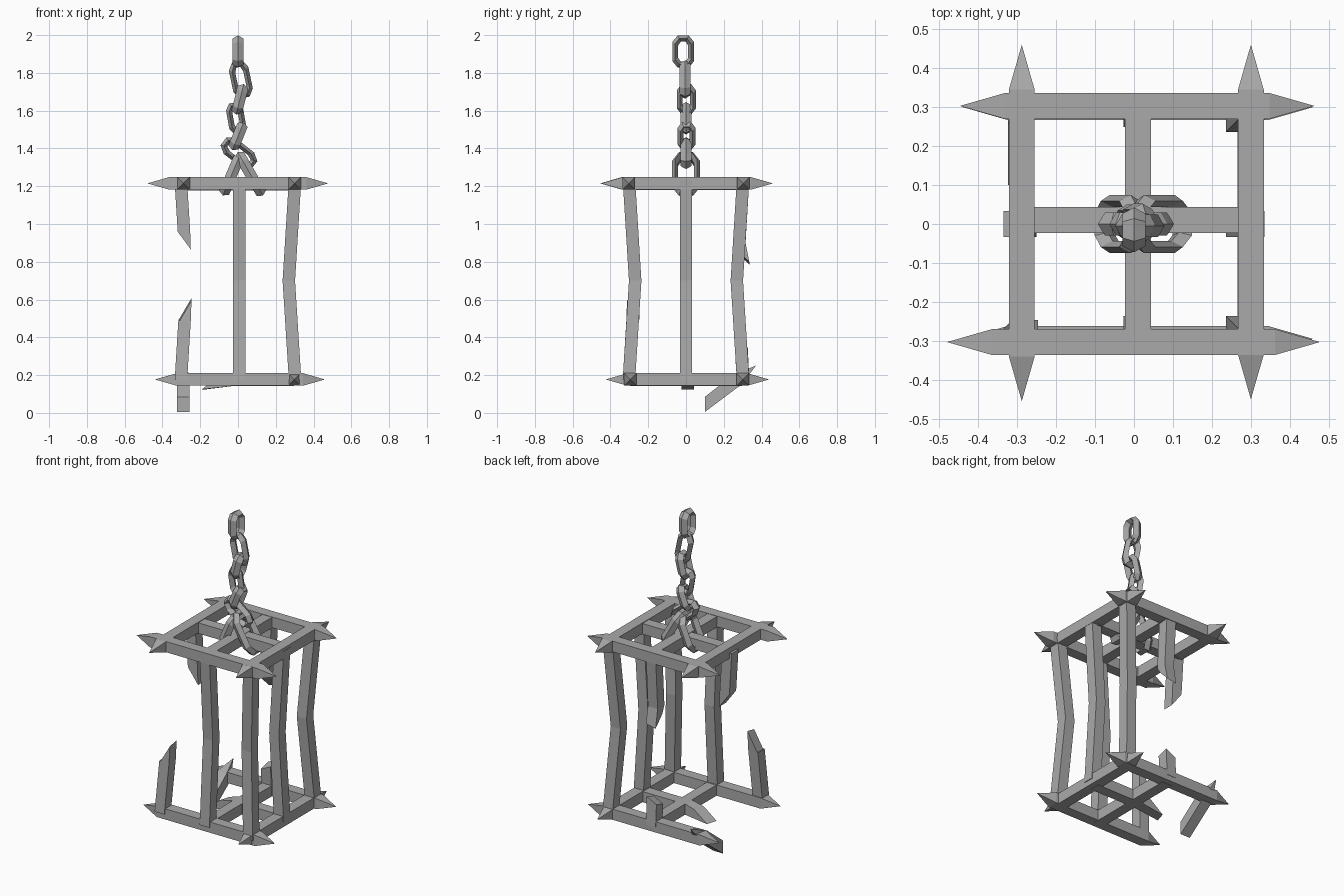
import bpy, bmesh
from math import radians, sin, cos, pi
from mathutils import Vector, Matrix

cube = bpy.data.objects.get("Cube")
if cube:
    bpy.data.objects.remove(cube, do_unlink=True)

iron = bpy.data.materials.new("grey_iron")
iron.use_nodes = True
GREY = (0.4, 0.4, 0.4, 1)
iron.diffuse_color = GREY
iron.node_tree.nodes["Principled BSDF"].inputs["Base Color"].default_value = GREY

H = 0.033          # half thickness of every bar
TOP, LOW = 1.215, 0.177
SIDE = 0.297       # distance of the frame bars from the middle


def finish(name, bm):
    bmesh.ops.recalc_face_normals(bm, faces=bm.faces)
    mesh = bpy.data.meshes.new(name)
    bm.to_mesh(mesh)
    bm.free()
    mesh.materials.append(iron)
    obj = bpy.data.objects.new(name, mesh)
    bpy.context.collection.objects.link(obj)
    return obj


def ring(c, axis, half=(H, H), shear=(0, 0)):
    """Four corners around c, across the axis; shear slants the section."""
    a, b = [i for i in range(3) if i != axis]
    out = []
    for s, t in ((-1, -1), (1, -1), (1, 1), (-1, 1)):
        p = Vector(c)
        p[a] += s * half[0]
        p[b] += t * half[1]
        p[axis] += s * half[0] * shear[0] + t * half[1] * shear[1]
        out.append(p)
    return out


def loft(name, rings):
    """Skin a run of sections; a one-point section makes a spike."""
    bm = bmesh.new()
    loops = [[bm.verts.new(p) for p in r] for r in rings]
    for a, b in zip(loops, loops[1:]):
        for i in range(4):
            j = (i + 1) % 4
            if len(a) == 1:
                bm.faces.new((a[0], b[i], b[j]))
            elif len(b) == 1:
                bm.faces.new((a[i], a[j], b[0]))
            else:
                bm.faces.new((a[i], a[j], b[j], b[i]))
    for end in (loops[0], loops[-1]):
        if len(end) == 4:
            bm.faces.new(end)
    return finish(name, bm)


def spiked_bar(name, axis, offset, z, lo, hi):
    def at(d):
        return (d, offset, z) if axis == 0 else (offset, d, z)
    loft(name, [[Vector(at(lo))], ring(at(lo + 0.115), axis),
                ring(at(hi - 0.115), axis), [Vector(at(hi))]])


def post(name, sx, sy, levels, shear_top=(0, 0), shear_low=(0, 0), kick=0):
    """Upright bar, bowed inward at mid height."""
    rings = []
    for i, z in enumerate(levels):
        bow = 0.033 * max(0, 1 - abs(z - 0.7) / 0.5)
        r = 0.302 - bow
        if i == 0:
            r += kick
        shear = (shear_low if i == 0 else
                 shear_top if i == len(levels) - 1 else (0, 0))
        cx = sx * r if sx else 0.006
        cy = sy * r
        rings.append(ring((cx, cy, z), 2, shear=shear))
    loft(name, rings)


# Upper and lower frames
spiked_bar("top_front_bar", 0, -0.303, TOP, -0.48, 0.477)
spiked_bar("top_back_bar", 0, 0.303, TOP, -0.447, 0.463)
spiked_bar("top_right_bar", 1, -0.288, TOP, -0.455, 0.46)
spiked_bar("top_left_bar", 1, 0.3, TOP, -0.45, 0.46)
spiked_bar("bottom_front_bar", 0, -0.295, LOW, -0.44, 0.46)
spiked_bar("bottom_back_bar", 0, 0.3, LOW, -0.44, 0.46)
spiked_bar("bottom_left_bar", 1, 0.298, LOW, -0.425, 0.44)

# Snapped frame bar hanging through the back corner
loft("hanging_broken_bar", [
    ring((-0.29, 0.10, 0.045), 1, (H, 0.04)),
    ring((-0.29, 0.275, 0.178), 1, (H, 0.027), (0, -0.75)),
    [Vector((-0.29, 0.37, 0.25))]])

# Cross bars
for name, z in (("top", TOP), ("bottom", LOW)):
    loft(name + "_long_cross_bar", [ring((0.01, d, z - 0.002), 1) for d in (-SIDE, SIDE)])
loft("top_wide_cross_bar", [ring((d, 0.01, TOP - 0.004), 0) for d in (-SIDE, SIDE)])
loft("bottom_broken_cross_bar", [
    ring((SIDE, 0.01, LOW - 0.002), 0), ring((-0.03, 0.01, LOW - 0.002), 0),
    ring((-0.14, 0.01, LOW - 0.02), 0, shear=(0.3, 1.3))])

# Whole posts
WHOLE = (LOW, 0.7, TOP + 0.015)
for name, sx, sy in (("front_left", 1, -1), ("back_left", 1, 1),
                     ("left", 1, 0), ("front", 0, -1)):
    post(name + "_post", sx, sy, WHOLE)

# Snapped posts
post("front_right_stub", -1, -1, (LOW, 0.49, 0.545), shear_top=(1.7, 0.2))
post("right_hanging_stub", -1, 0, (0.91, 0.96, TOP), shear_low=(-1.35, 0))
post("back_hanging_stub", 0, 1, (0.825, 0.9, TOP + 0.015),
     shear_low=(0.2, -1.0), kick=0.025)
post("back_stub", 0, 1, (LOW, 0.32), shear_top=(0.5, 0.3))


def link(name, centre, across, lean, hw, hh):
    """Chain link: a chamfered loop with a diamond section."""
    thick, deep = 0.018, 0.029
    w, h = hw - thick, hh - thick
    path = [(w, -h * 0.6), (w, h * 0.6), (w * 0.5, h), (-w * 0.5, h),
            (-w, h * 0.6), (-w, -h * 0.6), (-w * 0.5, -h), (w * 0.5, -h)]
    place = (Matrix.Translation(centre) @ Matrix.Rotation(radians(lean), 4, "Y")
             @ Matrix.Rotation(pi / 2 if across else 0, 4, "Z"))
    bm = bmesh.new()
    loops = []
    for x, z in path:
        p = Vector((x, 0, z))
        out = Vector((x / w, 0, z / h)).normalized() * thick
        side = Vector((0, deep, 0))
        loops.append([bm.verts.new(place @ q)
                      for q in (p + out, p + side, p - out, p - side)])
    for k, a in enumerate(loops):
        b = loops[(k + 1) % len(loops)]
        for i in range(4):
            j = (i + 1) % 4
            bm.faces.new((a[i], a[j], b[j], b[i]))
    finish(name, bm)


# Chain, from the top down, ending in two links around the cross bar
chain = [((0, -0.015, 1.913), True, 0, 0.06, 0.087),
         ((0.015, -0.005, 1.765), False, -12, 0.055, 0.1),
         ((0.01, 0.002, 1.66), True, 14, 0.053, 0.085),
         ((-0.01, 0, 1.56), False, -10, 0.048, 0.085),
         ((0, 0.003, 1.465), True, 22, 0.05, 0.082),
         ((0.005, 0, 1.375), False, -52, 0.055, 0.105),
         ((-0.035, 0, 1.258), True, 23, 0.077, 0.118),
         ((0.065, 0, 1.265), True, -30, 0.077, 0.135)]
for n, spec in enumerate(chain, 1):
    link("chain_link_%d" % n, *spec)
